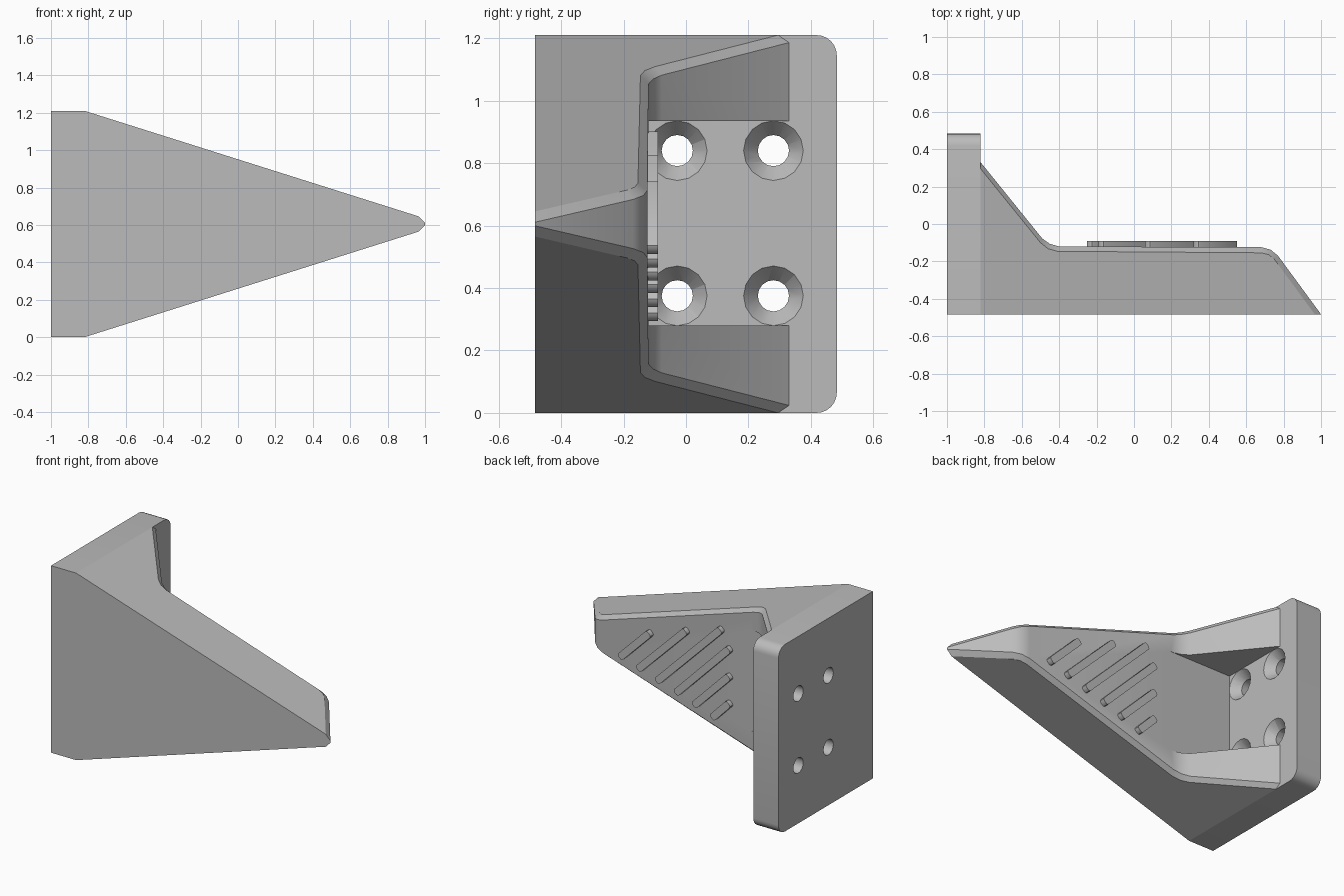
import bpy, bmesh, math
from mathutils import Matrix, Vector

cube = bpy.data.objects.get("Cube")
if cube:
    bpy.data.objects.remove(cube, do_unlink=True)

FRONT, MID, PLATE_X = -0.483, 0.605, -0.82

grey = bpy.data.materials.new("plain_grey")
grey.use_nodes = True
grey.diffuse_color = (0.5, 0.5, 0.5, 1)
grey.node_tree.nodes["Principled BSDF"].inputs["Base Color"].default_value = (0.5, 0.5, 0.5, 1)


def finish(name, bm):
    bmesh.ops.recalc_face_normals(bm, faces=bm.faces)
    mesh = bpy.data.meshes.new(name)
    bm.to_mesh(mesh)
    bm.free()
    mesh.materials.append(grey)
    obj = bpy.data.objects.new(name, mesh)
    bpy.context.scene.collection.objects.link(obj)
    return obj


def box(bm, lo, hi):
    lo, hi = Vector(lo), Vector(hi)
    mat = Matrix.Translation((lo + hi) / 2) @ Matrix.Diagonal((*(hi - lo), 1))
    return bmesh.ops.create_cube(bm, size=1, matrix=mat)["verts"]


def cut(obj, cutter):
    cutter.hide_render = True
    mod = obj.modifiers.new("cut", "BOOLEAN")
    mod.operation, mod.solver, mod.object = "DIFFERENCE", "EXACT", cutter
    bpy.context.view_layer.objects.active = obj
    bpy.ops.object.modifier_apply(modifier=mod.name)
    bpy.data.objects.remove(cutter, do_unlink=True)


def smooth(obj):
    bpy.ops.object.select_all(action="DESELECT")
    obj.select_set(True)
    bpy.context.view_layer.objects.active = obj
    bpy.ops.object.shade_smooth_by_angle(angle=math.radians(25))


# Tapered arm: chamfered sections lofted along the stepped back profile
def half_height(x):
    return MID - (x - PLATE_X) * 0.316


outer = [(PLATE_X, 0.295), (-0.5, -0.1), (-0.46, -0.132), (-0.41, -0.146),
         (0.68, -0.154), (0.72, -0.164), (0.75, -0.188), (0.967, FRONT)]
inner = [(PLATE_X, 0.33), (-0.49, -0.078), (-0.45, -0.106), (-0.4, -0.12),
         (0.68, -0.124), (0.73, -0.137), (0.77, -0.17), (1.0, FRONT)]
bm = bmesh.new()
rings = []
for (xo, yo), (xi, yi) in zip(outer, inner):
    ho = half_height(xo)
    hi = max(half_height(xi) - 0.024, 0.005)
    half = [(xo, FRONT, ho), (xo, yo, ho), (xi, yi, hi)]
    section = half + [(x, y, -h) for x, y, h in reversed(half)]
    rings.append([bm.verts.new((x, y, MID + h)) for x, y, h in section])
for a, b in zip(rings, rings[1:]):
    for i in range(6):
        j = (i + 1) % 6
        bm.faces.new((a[i], a[j], b[j], b[i]))
bm.faces.new(rings[0])
bm.faces.new(rings[-1][1:5])
bmesh.ops.remove_doubles(bm, verts=bm.verts, dist=0.0005)
arm = finish("tapered_arm", bm)

# Square pocket between the two gussets
bm = bmesh.new()
box(bm, (-0.9, -0.1215, 0.28), (-0.38, 0.5, 0.935))
cut(arm, finish("pocket_cutter", bm))
smooth(arm)

# Mounting plate with rounded rear corners
bm = bmesh.new()
box(bm, (-1, FRONT, 0), (PLATE_X, 0.483, 2 * MID))
corners = [e for e in bm.edges if all(v.co.y > 0 for v in e.verts)
           and abs(e.verts[0].co.x - e.verts[1].co.x) > 0.1]
bmesh.ops.bevel(bm, geom=corners, offset=0.065, segments=6, profile=0.5, affect="EDGES")
plate = finish("mounting_plate", bm)

# Countersunk screw holes
turn = Matrix.Rotation(math.pi / 2, 4, "Y")
for y in (-0.028, 0.28):
    for z in (0.375, 0.84):
        bm = bmesh.new()
        for x, depth, r1, r2 in ((-0.9, 0.4, 0.05, 0.05), (-0.85, 0.08, 0.037, 0.104)):
            bmesh.ops.create_cone(bm, cap_ends=True, segments=16, radius1=r1, radius2=r2,
                                  depth=depth, matrix=Matrix.Translation((x, y, z)) @ turn)
            cutter = finish("hole_cutter", bm)
            cut(plate, cutter)
            bm = bmesh.new()
        bm.free()
smooth(plate)

# Diagonal grip ribs: lower end (x, z) and upper end (x, z)
ribs = [(0.53, 0.53, 0.34, 0.72), (0.4, 0.487, 0.08, 0.805), (0.265, 0.445, -0.17, 0.88),
        (0.13, 0.405, -0.23, 0.77), (0.0, 0.36, -0.23, 0.593), (-0.13, 0.315, -0.23, 0.418)]
for n, (x1, z1, x2, z2) in enumerate(ribs, 1):
    a, b = Vector((x1, 0, z1)), Vector((x2, 0, z2))
    length = (b - a).length + 0.03
    bm = bmesh.new()
    box(bm, (-length / 2, -0.135, -0.023), (length / 2, -0.09, 0.023))
    ends = [e for e in bm.edges if abs(e.verts[0].co.y - e.verts[1].co.y) > 0.01]
    bmesh.ops.bevel(bm, geom=ends, offset=0.014, segments=2, profile=0.5, affect="EDGES")
    angle = math.atan2(z2 - z1, x2 - x1)
    bm.transform(Matrix.Translation((a + b) / 2) @ Matrix.Rotation(-angle, 4, "Y"))
    smooth(finish(f"grip_rib_{n}", bm))
